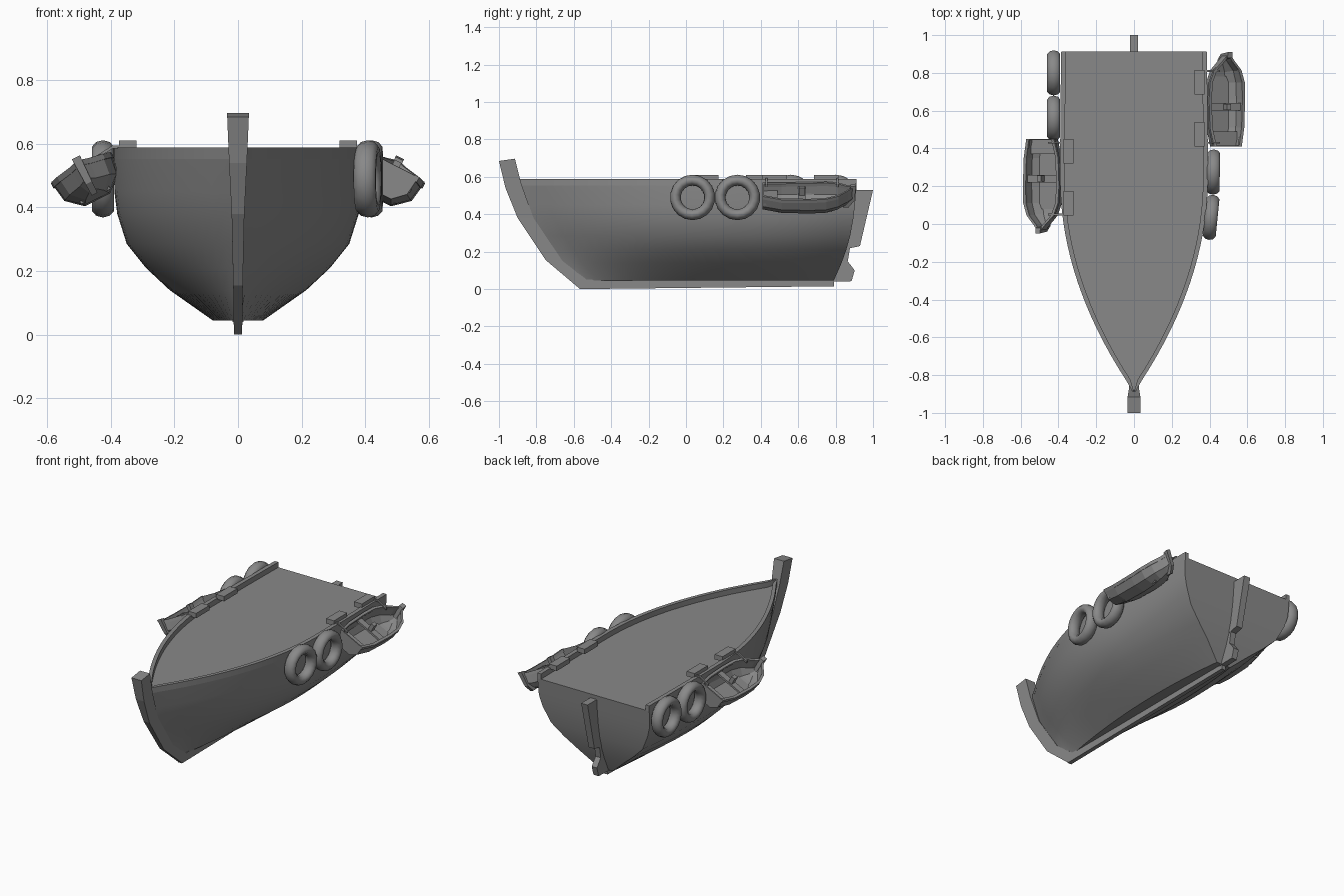
import bpy, bmesh
from math import pi, radians
from mathutils import Matrix

if "Cube" in bpy.data.objects:
    bpy.data.objects.remove(bpy.data.objects["Cube"])

grey = bpy.data.materials.new("dark_grey")
grey.diffuse_color = (.25, .25, .25, 1)
grey.use_nodes = True
grey.node_tree.nodes["Principled BSDF"].inputs["Base Color"].default_value = grey.diffuse_color


def smooth(ob, angle=35):
    bpy.ops.object.select_all(action='DESELECT')
    ob.select_set(True)
    bpy.context.view_layer.objects.active = ob
    bpy.ops.object.shade_smooth_by_angle(angle=radians(angle))


def loft(name, rings, open_top=False):
    """Skin rings ordered right side bottom-to-top, then left side top-to-bottom."""
    bm = bmesh.new()
    rows = [[bm.verts.new(p) for p in r] for r in rings]
    n = len(rows[0])
    for a, b in zip(rows, rows[1:]):
        for j in range(n):
            if open_top and j == n // 2 - 1:
                continue
            k = (j + 1) % n
            bm.faces.new((a[j], a[k], b[k], b[j]))
    for r in (rows[0], rows[-1]):
        for j in range(n // 2 - 1):
            bm.faces.new((r[j], r[j + 1], r[n - 2 - j], r[n - 1 - j]))
    bmesh.ops.recalc_face_normals(bm, faces=bm.faces)
    if open_top:
        bm.normal_update()
        low = min(bm.faces, key=lambda f: f.calc_center_median().z)
        if low.normal.z > 0:
            bmesh.ops.reverse_faces(bm, faces=bm.faces)
    me = bpy.data.meshes.new(name)
    bm.to_mesh(me)
    bm.free()
    me.materials.append(grey)
    ob = bpy.data.objects.new(name, me)
    bpy.context.collection.objects.link(ob)
    return ob


def mirror_ring(half):
    return half + [(-x, y, z) for x, y, z in reversed(half)]


def box(name, lo, hi):
    return loft(name, [[(hi[0], y, lo[2]), (hi[0], y, hi[2]),
                        (lo[0], y, hi[2]), (lo[0], y, lo[2])] for y in (lo[1], hi[1])])


def bars(name, pts):
    """Bar in the centre plane: each point is (y1, z1, y2, z2, half width)."""
    return loft(name, [[(w, a, b), (w, c, d), (-w, c, d), (-w, a, b)]
                       for a, b, c, d, w in pts])


# Hull: height, half width, bow y, stern y, narrowing at the stern
LEVELS = [(.045, .08, -.56, .79, .4), (.14, .215, -.665, .832, .28),
          (.21, .29, -.715, .857, .18), (.285, .35, -.77, .878, .1),
          (.38, .38, -.83, .895, .05), (.45, .389, -.855, .903, .02),
          (.555, .391, -.89, .912, .015)]


def hull_point(t, level):
    z, w, bow, stern, s = level
    f = 1 - (1 - t / .63) ** 2 if t < .63 else 1 - s * ((t - .63) / .37) ** 2
    return (max(w * f, .006), bow + (stern - bow) * t, z)


steps = [i / 28 for i in range(29)]
smooth(loft("hull", [mirror_ring([hull_point(t, l) for l in LEVELS]) for t in steps]))

# Rails along both deck edges
for side, label in ((1, "right"), (-1, "left")):
    rings = []
    for t in steps:
        x, y, z = hull_point(t, LEVELS[-1])
        xi = max(x - .025, 0)
        rings.append([(side * x, y, z - .002), (side * x, y, .588),
                      (side * xi, y, .588), (side * xi, y, z - .002)])
    smooth(loft("rail_" + label, rings))

# Stem post, keel and rudder with its post
bars("stem_post", [(-.57, .003, -.53, .05, .013), (-.75, .155, -.66, .15, .015),
                   (-.90, .38, -.815, .38, .02), (-.965, .54, -.88, .56, .028),
                   (-1.0, .685, -.915, .697, .034)])
bars("keel", [(-.57, 0, -.55, .05, .013), (.79, .015, .79, .05, .013)])
bars("rudder", [(.86, .215, .93, .23, .02), (.895, .53, 1.0, .53, .022)])
bars("rudder_heel", [(.77, .04, .885, .042, .018), (.80, .09, .902, .10, .018),
                     (.835, .15, .862, .152, .018)])
bars("rudder_post", [(.82, .14, .864, .145, .018), (.85, .22, .878, .225, .018)])


# Tyre fenders
def tyre(name, x, y, rz):
    bpy.ops.mesh.primitive_torus_add(
        major_segments=18, minor_segments=10, major_radius=.0925, minor_radius=.029,
        location=(x, y, .49), rotation=(0, pi / 2, rz))
    ob = bpy.context.object
    ob.name = name
    ob.scale.z = 1.25
    ob.data.materials.append(grey)
    smooth(ob, 60)


tyre("tyre_right_rear", .42, .275, -.02)
tyre("tyre_right_front", .408, .035, -.1)
tyre("tyre_left_rear", -.425, .8, 0)
tyre("tyre_left_front", -.425, .56, 0)


# Lifeboat, bow towards local +y; stations are y, half width, rim height, keel depth
STATIONS = [(-.25, .08, .01, -.09), (-.15, .1, 0, -.107), (0, .105, 0, -.11),
            (.09, .101, .004, -.106), (.155, .078, .01, -.093),
            (.205, .032, .018, -.078), (.235, .008, .025, -.06)]


def lifeboat(label, place):
    tilt = place @ Matrix.Translation((.492, 0, .522)) @ Matrix.Rotation(radians(27), 4, 'Y')
    shell = loft("lifeboat_shell_" + label,
                 [mirror_ring([(w * .42, y - max(0, y - .1) * .15, d),
                               (w * .9, y, d * .6), (w, y, h)])
                  for y, w, h, d in STATIONS], open_top=True)
    mod = shell.modifiers.new("planking", 'SOLIDIFY')
    mod.thickness = .008
    mod.offset = -1
    parts = [shell]
    # Gunwale strips
    for s in (1, -1):
        parts.append(loft("lifeboat_gunwale_" + label,
                          [[(s * (w + .002), y, h - .016), (s * (w + .002), y, h + .002),
                            (s * max(w - .014, 0), y, h + .002),
                            (s * max(w - .014, 0), y, h - .016)]
                           for y, w, h, d in STATIONS]))
    # Floor, seats and small stem
    parts.append(box("lifeboat_floor_" + label, (-.052, -.17, -.098), (.052, .12, -.086)))
    parts.append(box("lifeboat_thwart_" + label, (-.095, -.06, -.03), (.095, -.02, -.018)))
    parts.append(box("lifeboat_stern_seat_" + label, (-.078, -.245, -.045), (.078, -.17, -.033)))
    parts.append(bars("lifeboat_stem_" + label,
                      [(.18, -.09, .21, -.09, .01), (.21, -.05, .24, -.05, .011),
                       (.22, .035, .25, .04, .014)]))
    # Raised block on the middle seat
    parts.append(box("lifeboat_seat_block_" + label, (-.012, -.056, -.02), (.012, -.024, .026)))
    for p in parts:
        p.matrix_world = tilt
    # Deck blocks and hanging arms
    fixed = [box("davit_block_" + label, (.32, y - .065, .58), (.374, y + .065, .61))
             for y in (.09, -.185)]
    for y in (.15, -.23):
        fixed.append(loft("davit_arm_" + label,
                          [[(x, y - .005, z - .005), (x, y - .005, z + .005),
                            (x, y + .005, z + .005), (x, y + .005, z - .005)]
                           for x, z in ((.36, .59), (.395, .59), (.455, .552))]))
    for p in fixed:
        p.matrix_world = place


lifeboat("right", Matrix.Translation((0, .66, 0)))
lifeboat("left", Matrix.Translation((0, .2, 0)) @ Matrix.Rotation(pi, 4, 'Z'))
